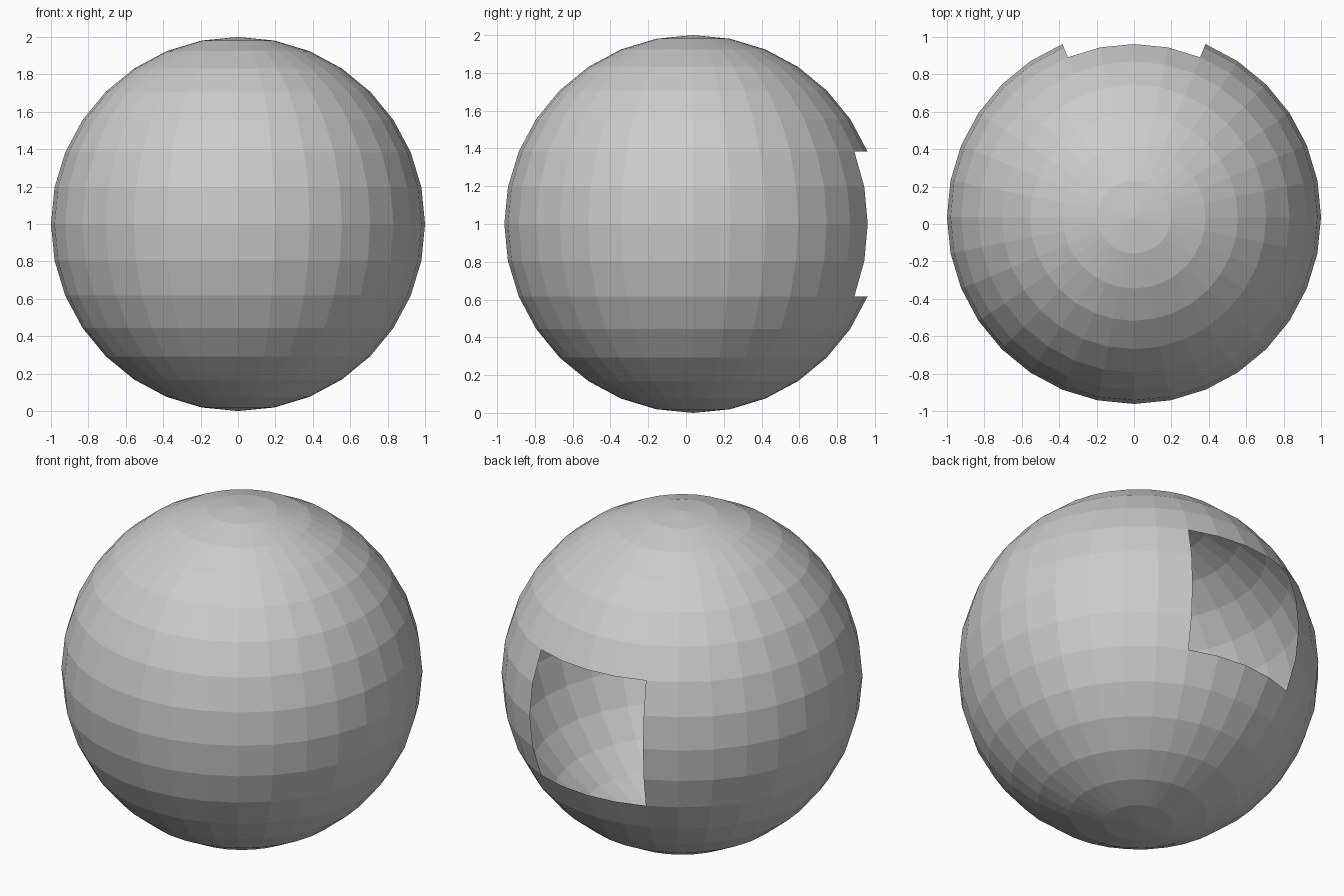
import bpy, bmesh, math
from mathutils import Vector

if "Cube" in bpy.data.objects:
    bpy.data.objects.remove(bpy.data.objects["Cube"])

# Open low-poly globe shell: 32 segments, 16 rings
bm = bmesh.new()
bmesh.ops.create_uvsphere(bm, u_segments=32, v_segments=16, radius=1)

# Window at the back: four segments wide, four rings high
half = math.radians(22.5)
window = []
for f in bm.faces:
    c = f.calc_center_median()
    if abs(math.atan2(c.x, c.y)) < half and abs(c.z) < math.sin(half):
        window.append(f)
bmesh.ops.delete(bm, geom=window, context='FACES')

# Stand on the ground and centre the remaining bounds in y
bmesh.ops.translate(bm, verts=bm.verts, vec=Vector((0, (1 - math.cos(half)) / 2, 1)))

mesh = bpy.data.meshes.new("sphere_shell")
bm.to_mesh(mesh)
bm.free()
bpy.context.collection.objects.link(bpy.data.objects.new("sphere_shell", mesh))
